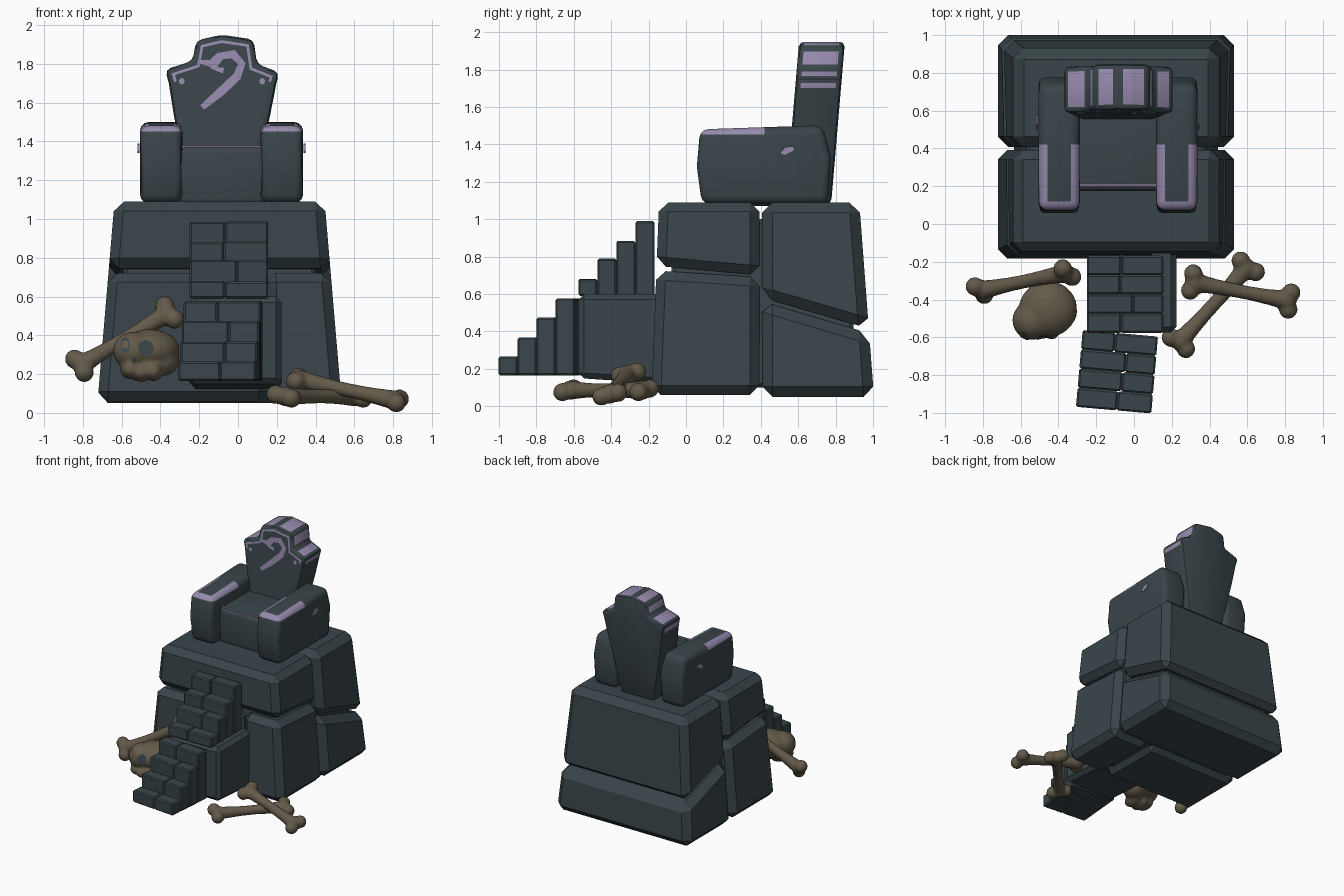
import bpy, bmesh, math, random
from mathutils import Vector, Matrix
from mathutils.bvhtree import BVHTree

if "Cube" in bpy.data.objects:
    bpy.data.objects.remove(bpy.data.objects["Cube"])

random.seed(4)
CX = -0.085  # throne centre line


def material(name, rgb):
    m = bpy.data.materials.new(name)
    m.diffuse_color = (*rgb, 1)
    m.use_nodes = True
    m.node_tree.nodes["Principled BSDF"].inputs["Base Color"].default_value = m.diffuse_color
    return m


STONE = material("dark slate stone", (0.042, 0.060, 0.068))
LILAC = material("lilac trim", (0.31, 0.255, 0.42))
BONE = material("old bone", (0.125, 0.103, 0.068))


def finish(name, bm, mats, smooth=False, normals=True):
    if normals:
        bmesh.ops.recalc_face_normals(bm, faces=bm.faces[:])
    me = bpy.data.meshes.new(name)
    bm.to_mesh(me)
    bm.free()
    ob = bpy.data.objects.new(name, me)
    bpy.context.collection.objects.link(ob)
    for m in mats:
        me.materials.append(m)
    if smooth:
        bpy.ops.object.select_all(action='DESELECT')
        ob.select_set(True)
        bpy.context.view_layer.objects.active = ob
        bpy.ops.object.shade_smooth_by_angle(angle=math.radians(40))
    return ob


def bevel_sharp(bm, width, segments=1, angle=0.5):
    bmesh.ops.recalc_face_normals(bm, faces=bm.faces[:])
    edges = [e for e in bm.edges if len(e.link_faces) == 2 and e.calc_face_angle() > angle]
    bmesh.ops.bevel(bm, geom=edges, offset=width, segments=segments,
                    profile=0.5, affect='EDGES', clamp_overlap=True)


def taper(v):
    t = (v.z - 0.05) / 1.04
    return Vector((-0.095 + (v.x + 0.095) * (1 - 0.14 * t),
                   0.4 + (v.y - 0.4) * (1 - (0.13 if v.y > 0.4 else 0.07) * t), v.z))


def block(name, xs, ys, bottom, top, bevel, warp=None, segments=1, smooth=False):
    """Box whose bottom and top heights are given as (front, back)."""
    bm = bmesh.new()
    bmesh.ops.create_cube(bm, size=1)
    for v in bm.verts:
        back = v.co.y > 0
        z = (top if v.co.z > 0 else bottom)[back]
        v.co = Vector((xs[v.co.x > 0], ys[back], z))
        if warp:
            v.co = warp(v.co)
    bevel_sharp(bm, bevel, segments)
    return finish(name, bm, [STONE], smooth)


def extrude_profile(points, to3d, a, b):
    """Prism from a 2D outline; returns the bmesh and its two caps."""
    bm = bmesh.new()
    ra = [bm.verts.new(to3d(p, a)) for p in points]
    rb = [bm.verts.new(to3d(p, b)) for p in points]
    caps = [bm.faces.new(ra), bm.faces.new(rb)]
    n = len(points)
    for i in range(n):
        j = (i + 1) % n
        bm.faces.new((ra[i], ra[j], rb[j], rb[i]))
    bmesh.ops.recalc_face_normals(bm, faces=bm.faces[:])
    return bm, caps


# Pedestal of big cracked blocks
XS = (-0.725, 0.535)
block("pedestal_core", (-0.64, 0.45), (-0.1, 0.92), (0.1, 0.1), (1.0, 1.0), 0.02, taper)
block("pedestal_front_top", XS, (-0.185, 0.392), (0.75, 0.70), (1.09, 1.09), 0.05, taper)
block("pedestal_front_left", (-0.725, 0.16), (-0.185, 0.392), (0.06, 0.06), (0.725, 0.69), 0.05, taper)
block("pedestal_front_right", (0.17, 0.535), (-0.185, 0.392), (0.06, 0.06), (0.725, 0.69), 0.05, taper)
block("pedestal_back_top", XS, (0.408, 1.005), (0.58, 0.415), (1.09, 1.09), 0.055, taper)
block("pedestal_back_bottom", XS, (0.408, 1.005), (0.05, 0.05), (0.56, 0.39), 0.055, taper)

# Stairs: two flights of split stone columns
block("stair_support", (-0.25, 0.225), (-0.575, -0.12), (0.15, 0.12), (0.6, 0.6), 0.03)


def flight(name, xs, y_top, z_base, heights, warp=None):
    for i, z in enumerate(heights):
        y1 = y_top - i * 0.102
        mid = xs[0] + (xs[1] - xs[0]) * random.uniform(0.4, 0.62)
        for side, span in (("left", (xs[0], mid)), ("right", (mid, xs[1]))):
            dz = random.uniform(-0.006, 0.006)
            block(f"{name}_step_{i + 1}_{side}", span, (y1 - 0.102, y1), (z_base, z_base),
                  (z + dz, z + dz), 0.009, warp)


pivot = Vector((-0.09, -0.78, 0))
turn = Matrix.Rotation(math.radians(-5), 3, 'Z')
flight("upper", (-0.25, 0.155), -0.168, 0.59, (0.99, 0.885, 0.785, 0.68))
flight("lower", (-0.29, 0.11), -0.578, 0.165, (0.58, 0.47, 0.37, 0.262),
       lambda v: pivot + turn @ (v - pivot))

# Seat with a trim line on its front edge
block("seat", (-0.31, 0.14), (0.175, 0.66), (1.07, 1.07), (1.372, 1.372), 0.035, segments=3, smooth=True)
trim = block("seat_trim", (-0.29, 0.12), (0.197, 0.215), (1.362, 1.362), (1.378, 1.378), 0.003)
trim.data.materials[0] = LILAC

# Armrests, mirrored around the throne centre
ARM = [(0.085, 1.08), (0.058, 1.28), (0.075, 1.48), (0.73, 1.502), (0.775, 1.33), (0.76, 1.08)]


def arm_inset(z):
    return 0.0 if z > 1.2 and z < 1.4 else 0.012


for side, s in (("left", -1), ("right", 1)):
    bm, _ = extrude_profile(ARM, lambda p, o: (CX + s * (o + (0.31 - o) * 0.1 * (arm_inset(p[1]) > 0)), *p), 0.192, 0.43)
    bevel_sharp(bm, 0.045, 3)
    for co, no in (((0, 0.42, 0), (0, 1, 0)), ((0, 0, 1.452), (0, 0, 1))):
        bmesh.ops.bisect_plane(bm, geom=bm.verts[:] + bm.edges[:] + bm.faces[:], plane_co=co, plane_no=no)
    bm.normal_update()
    for f in bm.faces:
        c = f.calc_center_median()
        f.material_index = int(c.z > 1.452 and c.y < 0.42 and f.normal.z < 0.985)
    finish(f"armrest_{side}", bm, [STONE, LILAC], True)
    # painted chip on the outer side
    chip = [(0.50, 1.35), (0.53, 1.34), (0.58, 1.365), (0.575, 1.39), (0.53, 1.385)]
    bm, _ = extrude_profile(chip, lambda p, o: (CX + s * o, *p), 0.424, 0.433)
    finish(f"armrest_chip_{side}", bm, [LILAC])

# Backrest: stepped crest outline, leaning back, with trim on rim and top
BACK = [(-0.24, 1.08), (-0.30, 1.38), (-0.33, 1.53), (-0.357, 1.70), (-0.375, 1.77), (-0.235, 1.815),
        (-0.215, 1.92), (-0.085, 1.95), (0.08, 1.925), (0.098, 1.80), (0.212, 1.755), (0.198, 1.70),
        (0.165, 1.53), (0.13, 1.38), (0.07, 1.08)]


def front_y(z):
    return 0.558 + (z - 1.4) * 0.085


bm, caps = extrude_profile(BACK, lambda p, d: (p[0], front_y(p[1]) + d, p[1]), 0.0, 0.245)
rim = bmesh.ops.inset_region(bm, faces=[caps[0]], thickness=0.042, use_even_offset=True)["faces"]
for f in bm.faces:
    f.material_index = int(f not in caps and f.calc_center_median().z > 1.71)
bevel_sharp(bm, 0.028, 2, 0.35)
finish("backrest", bm, [STONE, LILAC], True)


# Painted swirl and dots on the backrest
def plate(name, polys, mat, y_at):
    bm = bmesh.new()
    for poly in polys:
        f = bm.faces.new([bm.verts.new((x, y_at(x, z), z)) for x, z in poly])
        f.normal_update()
        if f.normal.y > 0:
            f.normal_flip()
    return finish(name, bm, [mat], normals=False)


def ribbon(path, widths):
    pts = [Vector(p) for p in path]
    sides = []
    for i, p in enumerate(pts):
        d = (pts[min(i + 1, len(pts) - 1)] - pts[max(i - 1, 0)]).normalized()
        n = Vector((-d.y, d.x)) * widths[i] / 2
        sides.append((p + n, p - n))
    return [(a[0], b[0], b[1], a[1]) for a, b in zip(sides, sides[1:])]


def ring(cx, cz, rx, rz, n=8):
    return [(cx + rx * math.cos(k * math.tau / n), cz + rz * math.sin(k * math.tau / n)) for k in range(n)]


swirl = ribbon([(-0.185, 1.575), (-0.09, 1.655), (-0.005, 1.735), (0.02, 1.80), (-0.025, 1.85), (-0.09, 1.84),
                (-0.125, 1.78), (-0.075, 1.765)], [0.03, 0.045, 0.045, 0.04, 0.045, 0.04, 0.035, 0.03])
swirl += ribbon([(-0.09, 1.845), (-0.14, 1.80), (-0.195, 1.81)], [0.04, 0.04, 0.02])
swirl += [ring(-0.29, 1.71, 0.015, 0.017), ring(0.125, 1.71, 0.015, 0.017)]
plate("backrest_swirl", swirl, LILAC, lambda x, z: front_y(z) - 0.004)


# Bones: shafts with knobs, fused by a remesh
def ball(bm, at, radii):
    m = Matrix.Translation(at) @ Matrix.Diagonal((*radii, 1))
    bmesh.ops.create_icosphere(bm, subdivisions=3, radius=1, matrix=m)


def fuse(name, bm, voxel):
    ob = finish(name, bm, [BONE])
    r = ob.modifiers.new("fuse", 'REMESH')
    r.mode, r.voxel_size, r.use_smooth_shade = 'VOXEL', voxel, True
    s = ob.modifiers.new("soften", 'SMOOTH')
    s.factor, s.iterations = 0.5, 3
    return ob


def bone(name, a, b, spread):
    a, b, spread = Vector(a), Vector(b), Vector(spread)
    bm = bmesh.new()
    n = 20
    for i in range(n + 1):
        t = i / n
        r = 0.038 + 0.014 * abs(2 * t - 1) ** 2
        ball(bm, a.lerp(b, t), (r, r, r))
    for end in (a, b):
        for k in (-1, 1):
            ball(bm, end + spread * k + (end - (a + b) / 2).normalized() * 0.015, (0.05, 0.05, 0.05))
    fuse(name, bm, 0.012)


bone("bone_left", (-0.805, -0.35, 0.25), (-0.365, -0.26, 0.51), (0.025, -0.022, -0.035))
bone("bone_right_upper", (0.32, -0.31, 0.17), (0.81, -0.405, 0.065), (-0.008, -0.045, -0.01))
bone("bone_right_lower", (0.245, -0.62, 0.085), (0.595, -0.235, 0.085), (0.04, -0.03, -0.01))

# Skull with painted eye sockets and nose
bm = bmesh.new()
ball(bm, (-0.455, -0.45, 0.325), (0.155, 0.15, 0.108))
ball(bm, (-0.54, -0.51, 0.32), (0.105, 0.105, 0.10))
ball(bm, (-0.39, -0.46, 0.27), (0.09, 0.10, 0.08))
for x, z in ((-0.555, 0.225), (-0.50, 0.21), (-0.435, 0.215)):
    ball(bm, (x, -0.53, z), (0.052, 0.085, 0.052))
skull = fuse("skull", bm, 0.014)
surface = BVHTree.FromObject(skull, bpy.context.evaluated_depsgraph_get())


def skull_y(x, z):
    hit = surface.ray_cast(Vector((x, -2, z)), Vector((0, 1, 0)))[0]
    return (hit.y if hit else -0.5) - 0.006


plate("skull_eyes", [ring(-0.582, 0.35, 0.026, 0.042), ring(-0.475, 0.335, 0.042, 0.042),
                     ring(-0.535, 0.272, 0.013, 0.016, 6)], STONE, skull_y)
